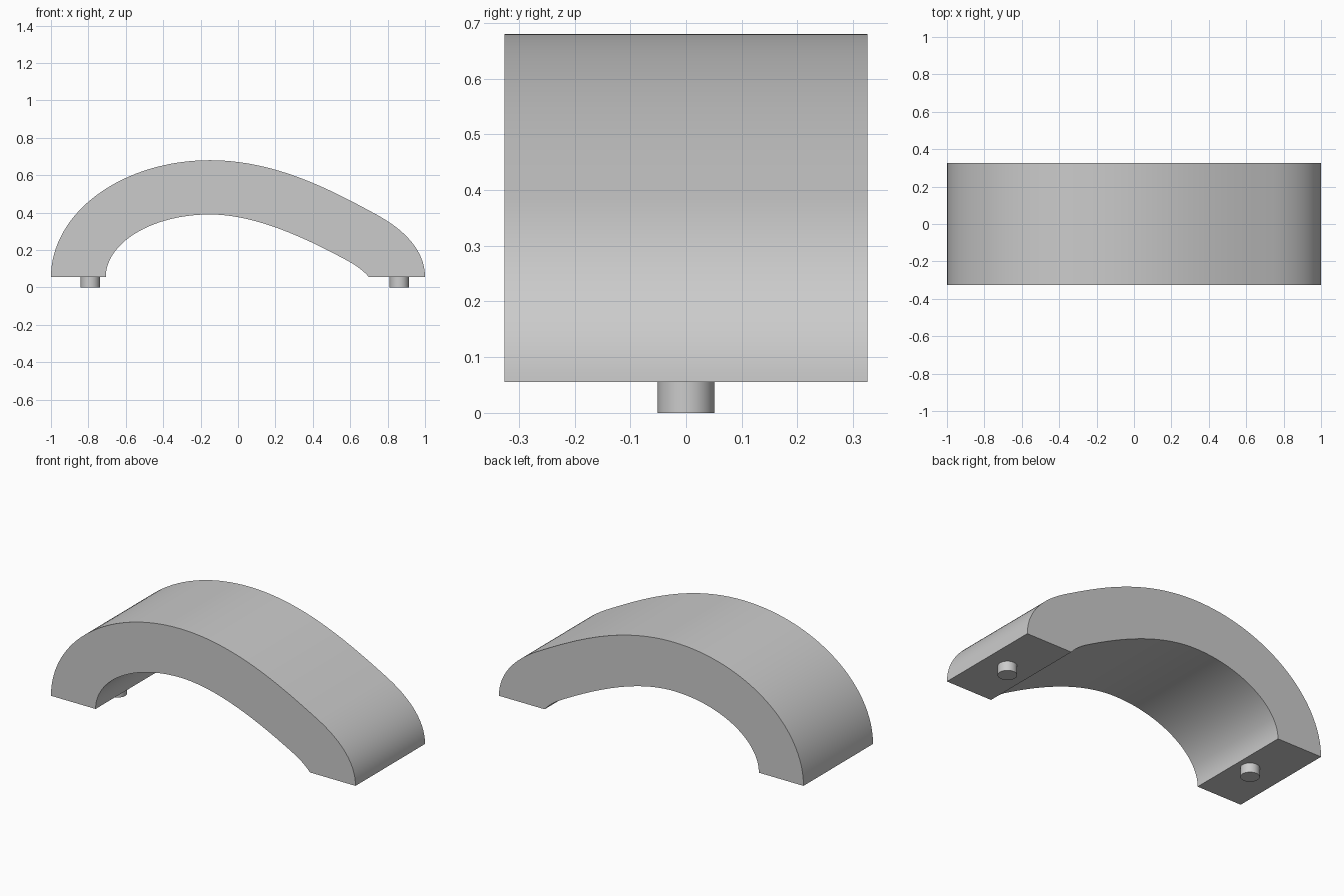
import bpy, bmesh, math
from mathutils import Vector
from mathutils.geometry import interpolate_bezier

cube = bpy.data.objects.get("Cube")
if cube:
    bpy.data.objects.remove(cube)

BASE_Z = 0.055
HALF_DEPTH = 0.326
APEX_X = -0.15

grey = bpy.data.materials.new("light_grey")
grey.use_nodes = True
colour = (0.6, 0.6, 0.6, 1)
grey.diffuse_color = colour
grey.node_tree.nodes["Principled BSDF"].inputs["Base Color"].default_value = colour


def finish(name, bm):
    bmesh.ops.recalc_face_normals(bm, faces=bm.faces)
    mesh = bpy.data.meshes.new(name)
    bm.to_mesh(mesh)
    bm.free()
    mesh.materials.append(grey)
    obj = bpy.data.objects.new(name, mesh)
    bpy.context.collection.objects.link(obj)
    bpy.ops.object.select_all(action="DESELECT")
    obj.select_set(True)
    bpy.context.view_layer.objects.active = obj
    bpy.ops.object.shade_smooth_by_angle(angle=math.radians(25))
    return obj


def quarter_ellipse(width, height, steps=32):
    """Left foot up to the apex of the arch."""
    angles = [math.pi / 2 * i / steps for i in range(steps + 1)]
    return [(APEX_X - width * math.cos(a), BASE_Z + height * math.sin(a)) for a in angles]


def bezier(*points, steps=24):
    """Sampled segment without its first point."""
    a, b, c, d = [Vector(p) for p in points]
    return [(p.x, p.y) for p in interpolate_bezier(a, b, c, d, steps + 1)[1:]]


# Arch side profile: round left end, long slope to the right foot
outer = quarter_ellipse(0.85, 0.625)
outer += bezier((APEX_X, 0.68), (0.2, 0.68), (0.5, 0.52), (0.73, 0.395))
outer += bezier((0.73, 0.395), (0.9, 0.305), (1, 0.19), (1, BASE_Z))
inner = quarter_ellipse(0.557, 0.335)
inner += bezier((APEX_X, 0.39), (0.1, 0.39), (0.38, 0.255), (0.594, 0.138))
inner += bezier((0.594, 0.138), (0.64, 0.113), (0.68, 0.08), (0.70, BASE_Z), steps=8)

# Arch body, extruded front to back
bm = bmesh.new()
front = bm.faces.new([bm.verts.new((x, -HALF_DEPTH, z)) for x, z in outer + inner[::-1]])
extruded = bmesh.ops.extrude_face_region(bm, geom=[front], use_keep_orig=True)
back = [v for v in extruded["geom"] if isinstance(v, bmesh.types.BMVert)]
bmesh.ops.translate(bm, verts=back, vec=(0, 2 * HALF_DEPTH, 0))
finish("arch_body", bm)

# Locating pegs under both feet
for name, x in (("right_peg", -0.79), ("left_peg", 0.862)):
    bm = bmesh.new()
    bmesh.ops.create_cone(bm, cap_ends=True, segments=48, radius1=0.051, radius2=0.051, depth=BASE_Z)
    peg = finish(name, bm)
    peg.location = (x, 0, BASE_Z / 2)
